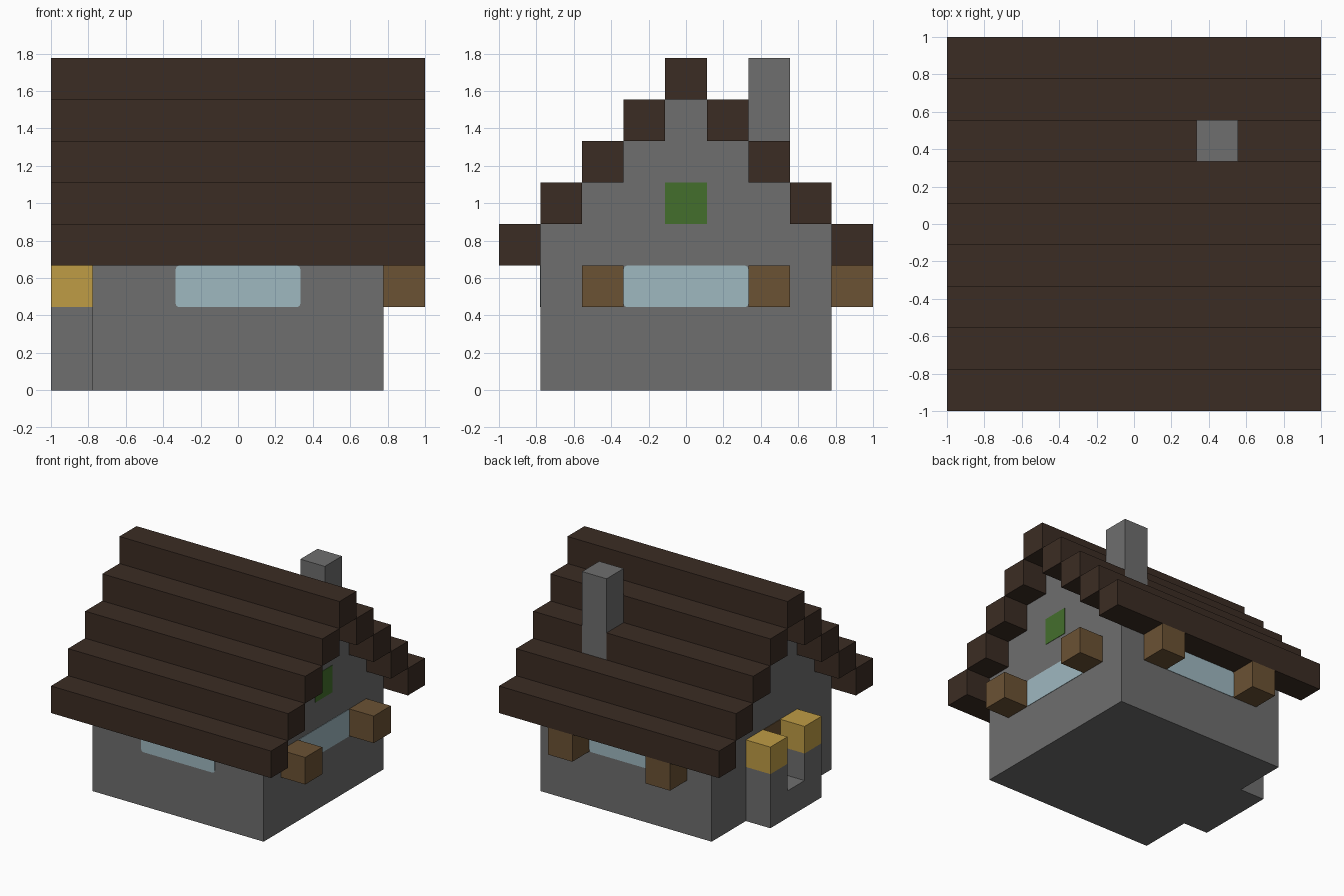
import bpy
import bmesh

old = bpy.data.objects.get("Cube")
if old:
    bpy.data.objects.remove(old, do_unlink=True)

U = 2 / 9  # one block


def material(name, hex_code):
    def linear(c):
        return c / 12.92 if c <= 0.04045 else ((c + 0.055) / 1.055) ** 2.4
    rgb = [linear(v / 255) for v in bytes.fromhex(hex_code)]
    mat = bpy.data.materials.new(name)
    mat.use_nodes = True
    mat.diffuse_color = (*rgb, 1)
    shader = mat.node_tree.nodes["Principled BSDF"]
    shader.inputs["Base Color"].default_value = (*rgb, 1)
    shader.inputs["Roughness"].default_value = 0.8
    return mat


STONE = material("stone grey", "6e6e6e")
ROOF = material("dark roof wood", "3b2c23")
WOOD = material("shutter wood", "6b5234")
LAMP = material("lantern yellow", "bf9c45")
GLASS = material("pale blue glass", "9fb8c0")
GREEN = material("green pane", "446f2c")


def finish(name, bm, mat):
    bmesh.ops.recalc_face_normals(bm, faces=bm.faces)
    mesh = bpy.data.meshes.new(name)
    bm.to_mesh(mesh)
    bm.free()
    mesh.materials.append(mat)
    obj = bpy.data.objects.new(name, mesh)
    bpy.context.collection.objects.link(obj)
    return obj


def box(name, mat, x, y, z, bevel_axis=None):
    """Box from (low, high) block ranges; optionally round the edges along one axis."""
    bm = bmesh.new()
    bmesh.ops.create_cube(bm, size=1)
    for v in bm.verts:
        v.co = [U * (r[0] if c < 0 else r[1]) for r, c in zip((x, y, z), v.co)]
    if bevel_axis is not None:
        edges = [e for e in bm.edges
                 if abs((e.verts[0].co - e.verts[1].co).normalized()[bevel_axis]) > 0.9]
        bmesh.ops.bevel(bm, geom=edges, offset=0.02, segments=4,
                        profile=0.5, affect='EDGES')
    return finish(name, bm, mat)


def prism(name, mat, outline, low, high):
    """Extrude a (y, z) outline along x."""
    bm = bmesh.new()
    face = bm.faces.new([bm.verts.new((low * U, y * U, z * U)) for y, z in outline])
    geom = bmesh.ops.extrude_face_region(bm, geom=[face])["geom"]
    moved = [v for v in geom if isinstance(v, bmesh.types.BMVert)]
    bmesh.ops.translate(bm, verts=moved, vec=((high - low) * U, 0, 0))
    return finish(name, bm, mat)


# House body with stepped gables
half = [(3.5, 0)]
for i in range(4):
    half += [(3.5 - i, 4 + i), (2.5 - i, 4 + i)]
half[-1] = (0.5, 7)
half = half[:-1]
prism("house_walls", STONE, half + [(-y, z) for y, z in reversed(half)], -3.5, 3.5)

# Stepped roof beams, the back one split around the chimney
for i in range(4):
    z = (3 + i, 4 + i)
    box(f"front_roof_beam_{i}", ROOF, (-4.5, 4.5), (i - 4.5, i - 3.5), z)
    spans = [(-4.5, 1.5), (2.5, 4.5)] if i == 2 else [(-4.5, 4.5)]
    for j, span in enumerate(spans):
        box(f"back_roof_beam_{i}_{j}", ROOF, span, (3.5 - i, 4.5 - i), z)
box("ridge_beam", ROOF, (-4.5, 4.5), (-0.5, 0.5), (7, 8))
box("chimney", STONE, (1.5, 2.5), (1.5, 2.5), (5, 8))

# Entrance: two posts joined by a step, lanterns and door
prism("entrance_posts", STONE,
      [(-1.5, 0), (1.5, 0), (1.5, 2), (0.5, 2), (0.5, 1), (-0.5, 1), (-0.5, 2), (-1.5, 2)],
      -4.5, -3.5)
box("door", WOOD, (-3.52, -3.49), (-0.5, 0.5), (1, 3))

# Lanterns and shutter blocks in mirrored pairs
for side, label in ((-1, "a"), (1, "b")):
    near, far = (1 - 0.5, 1.5), (1.5, 2.5)
    def flip(r):
        return tuple(sorted(side * v for v in r))
    box(f"lantern_{label}", LAMP, (-4.5, -3.5), flip(near), (2, 3))
    box(f"side_shutter_{label}", WOOD, (3.5, 4.5), flip(far), (2, 3))
    box(f"back_shutter_{label}", WOOD, flip(far), (3.5, 4.5), (2, 3))

# Window panes
box("front_window", GLASS, (-1.5, 1.5), (-3.515, -3.49), (2, 3), 1)
box("back_window", GLASS, (-1.5, 1.5), (3.49, 3.515), (2, 3), 1)
box("side_window", GLASS, (3.49, 3.515), (-1.5, 1.5), (2, 3), 0)
box("gable_window", GREEN, (3.49, 3.515), (-0.5, 0.5), (4, 5))
